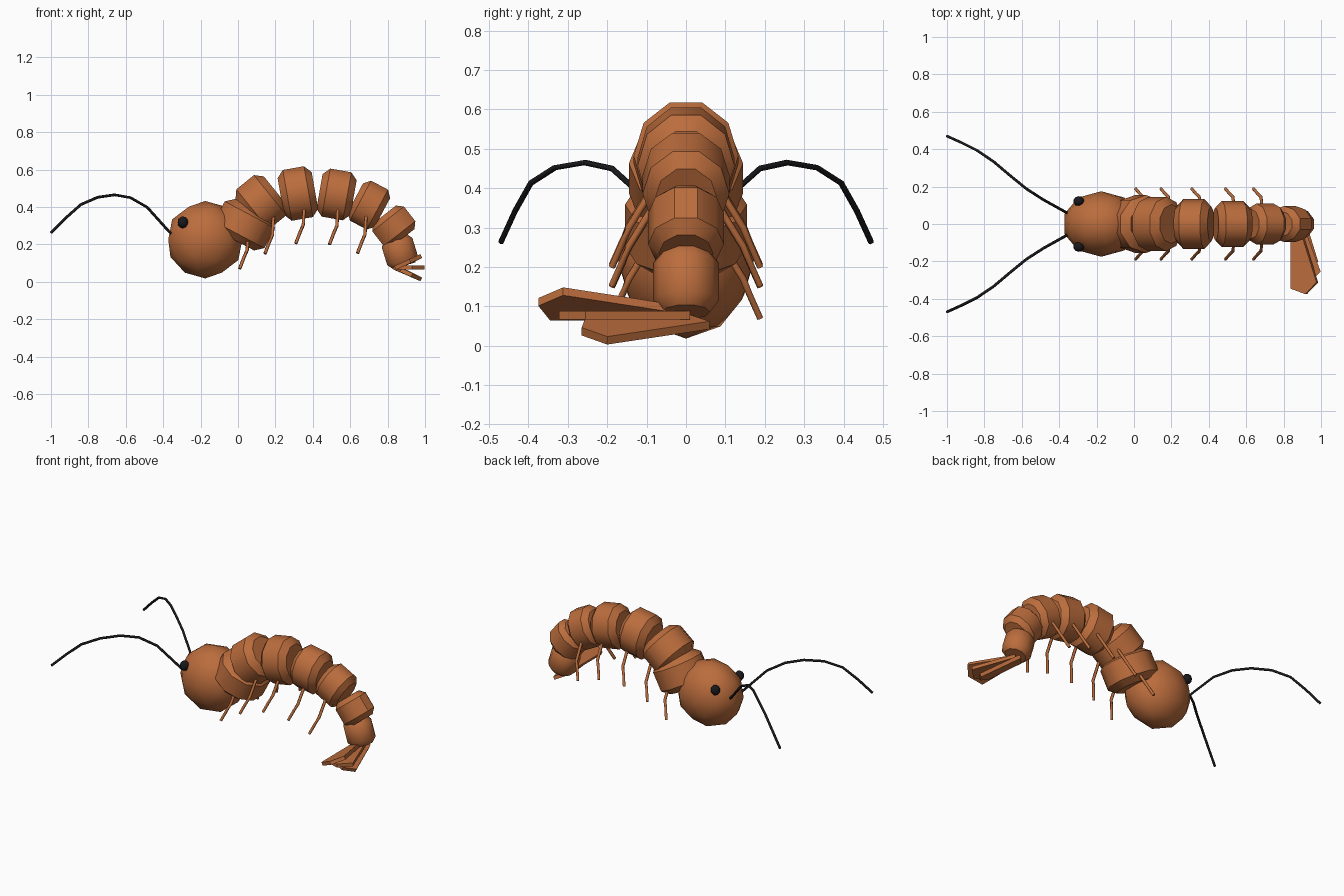
import bpy, bmesh, math
from mathutils import Vector, Matrix

if "Cube" in bpy.data.objects:
    bpy.data.objects.remove(bpy.data.objects["Cube"])


def material(name, rgb):
    m = bpy.data.materials.new(name)
    m.diffuse_color = (*rgb, 1)
    m.use_nodes = True
    m.node_tree.nodes["Principled BSDF"].inputs["Base Color"].default_value = m.diffuse_color
    return m


SHELL = material("rust_brown", (0.50, 0.152, 0.046))
DARK = material("near_black", (0.010, 0.010, 0.012))


def finish(bm, name, mat, smooth=None):
    bmesh.ops.recalc_face_normals(bm, faces=bm.faces[:])
    me = bpy.data.meshes.new(name)
    bm.to_mesh(me)
    bm.free()
    me.materials.append(mat)
    ob = bpy.data.objects.new(name, me)
    bpy.context.collection.objects.link(ob)
    if smooth:
        bpy.ops.object.select_all(action='DESELECT')
        ob.select_set(True)
        bpy.context.view_layer.objects.active = ob
        bpy.ops.object.shade_smooth_by_angle(angle=math.radians(smooth))
    return ob


def ball(name, centre, radii, mat, sub):
    bm = bmesh.new()
    bmesh.ops.create_icosphere(bm, subdivisions=sub, radius=1)
    bmesh.ops.transform(bm, verts=bm.verts[:],
                        matrix=Matrix.Translation(centre) @ Matrix.Diagonal((*radii, 1)))
    return finish(bm, name, mat, 60)


def loft(bm, rings):
    """Skin a list of vertex rings and cap both ends."""
    n = len(rings[0])
    for a, b in zip(rings, rings[1:]):
        for i in range(n):
            bm.faces.new((a[i], a[(i + 1) % n], b[(i + 1) % n], b[i]))
    bm.faces.new(rings[0][::-1])
    bm.faces.new(rings[-1])


def segment(name, x, z, angle, length, ry, rz):
    """Bevelled ten-sided barrel, its axis tilted in the xz plane."""
    a = math.radians(angle)
    along = Vector((math.cos(a), 0, math.sin(a)))
    up = Vector((-math.sin(a), 0, math.cos(a)))
    bm = bmesh.new()
    rings = []
    for s, r in ((-0.5, 0.72), (-0.31, 1), (0.31, 1), (0.5, 0.72)):
        c = Vector((x, 0, z)) + along * s * length
        rings.append([bm.verts.new(c + Vector((0, math.cos(t) * ry * r, 0))
                                   + up * math.sin(t) * rz * r)
                      for t in (math.tau * i / 10 for i in range(10))])
    loft(bm, rings)
    finish(bm, name, SHELL, 40)


def tube(name, pts, radius, mat):
    """Six-sided tube through the points."""
    pts = [Vector(p) for p in pts]
    bm = bmesh.new()
    rings = []
    for i, p in enumerate(pts):
        d = (pts[min(i + 1, len(pts) - 1)] - pts[max(i - 1, 0)]).normalized()
        u = d.cross(Vector((0.3, 0.1, 1))).normalized()
        v = d.cross(u)
        rings.append([bm.verts.new(p + (u * math.cos(t) + v * math.sin(t)) * radius)
                      for t in (math.tau * k / 6 for k in range(6))])
    loft(bm, rings)
    finish(bm, name, mat, 65)


def blade(name, pts, thick=0.022):
    """Flat tail blade: an outline given thickness along its normal."""
    pts = [Vector(p) for p in pts]
    n = (pts[2] - pts[0]).cross(pts[3] - pts[0]).normalized() * thick / 2
    bm = bmesh.new()
    loft(bm, [[bm.verts.new(p - n) for p in pts], [bm.verts.new(p + n) for p in pts]])
    finish(bm, name, SHELL)


# head
ball("head", (-0.175, 0, 0.225), (0.208, 0.175, 0.207), SHELL, 2)

# body segments: x, z, tilt, length, half width, half height
SEGMENTS = [
    (0.035, 0.305, 62, 0.195, 0.155, 0.160),
    (0.125, 0.425, 39, 0.195, 0.145, 0.145),
    (0.320, 0.472, 10, 0.185, 0.133, 0.145),
    (0.527, 0.467, -10, 0.185, 0.123, 0.137),
    (0.700, 0.410, -28, 0.165, 0.110, 0.127),
    (0.833, 0.297, -52, 0.160, 0.096, 0.113),
    (0.865, 0.162, -73, 0.160, 0.084, 0.090),
]
for i, s in enumerate(SEGMENTS):
    segment(f"body_segment_{i + 1}", *s)

# knee positions (x, z) of the five leg pairs
KNEES = [(0.045, 0.155), (0.18, 0.235), (0.345, 0.29), (0.525, 0.285), (0.675, 0.238)]
ANTENNA = [(-0.34, 0.05, 0.24), (-0.37, 0.066, 0.27), (-0.485, 0.13, 0.398),
           (-0.575, 0.188, 0.45), (-0.66, 0.257, 0.465), (-0.75, 0.333, 0.452),
           (-0.84, 0.394, 0.413), (-0.92, 0.434, 0.342), (-1.0, 0.47, 0.263)]
for side, sg in (("left", 1), ("right", -1)):
    ball(f"eye_{side}", (-0.295, 0.122 * sg, 0.318), (0.029, 0.027, 0.032), DARK, 2)
    tube(f"antenna_{side}", [(x, y * sg, z) for x, y, z in ANTENNA], 0.0075, DARK)
    for i, (x, z) in enumerate(KNEES):
        tube(f"leg_{side}_{i + 1}",
             [(x + 0.01, 0.08 * sg, z + 0.12), (x + 0.004, 0.145 * sg, z + 0.015),
              (x - 0.012, 0.16 * sg, z - 0.022), (x - 0.036, 0.188 * sg, z - 0.085)],
             0.009, SHELL)

# tail fan: three blades swept to one side
blade("tail_blade_upper", [(0.84, -0.02, 0.075), (0.84, -0.345, 0.074), (0.92, -0.375, 0.111),
                           (0.98, -0.312, 0.138), (0.895, -0.04, 0.096)])
blade("tail_blade_middle", [(0.84, -0.02, 0.077), (0.86, -0.30, 0.077), (0.93, -0.323, 0.077),
                            (0.998, -0.255, 0.077), (0.90, 0.01, 0.077)])
blade("tail_blade_lower", [(0.83, -0.02, 0.078), (0.87, -0.255, 0.063), (0.93, -0.265, 0.036),
                           (0.98, -0.20, 0.013), (0.90, 0.06, 0.052)])
